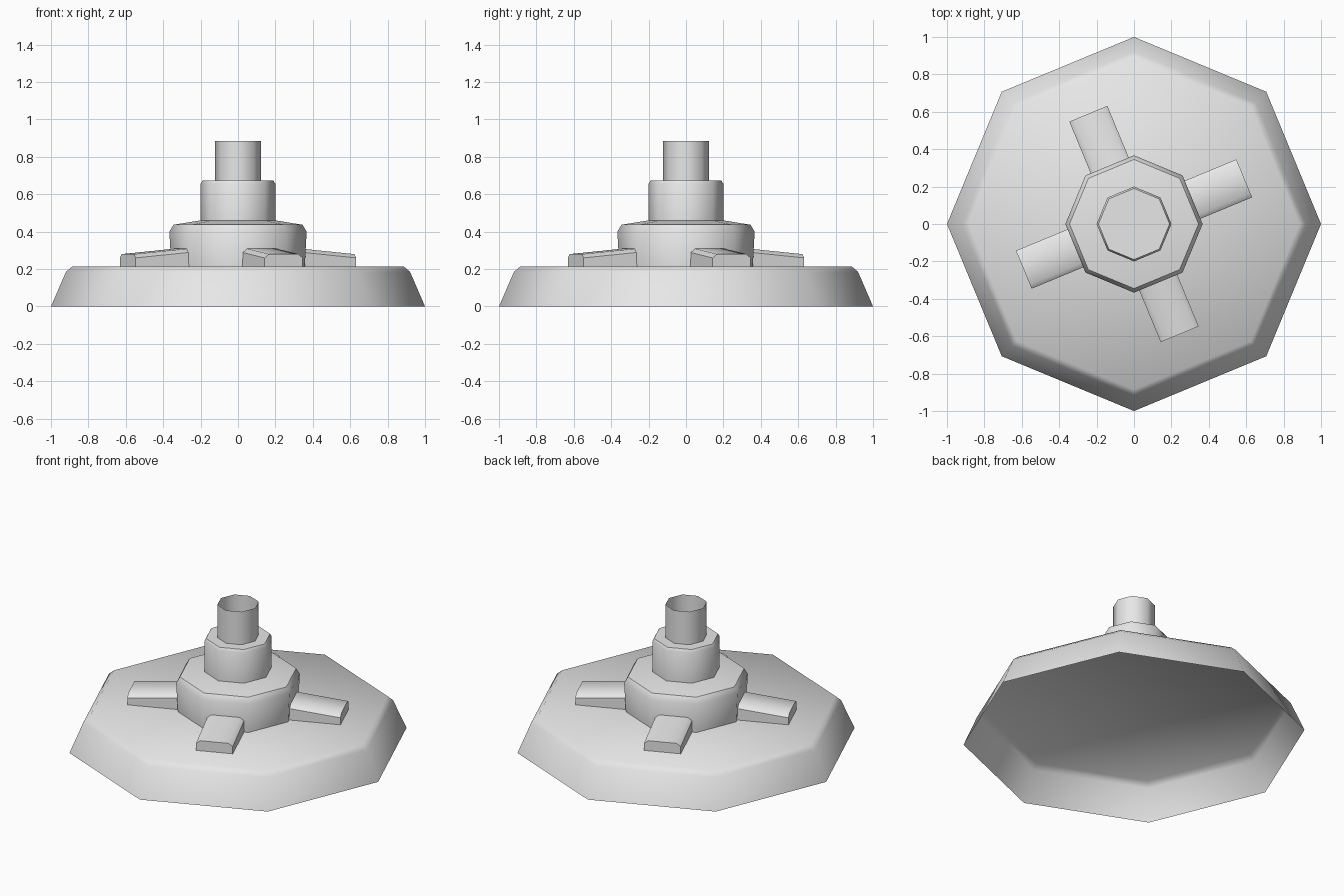
import bpy
import bmesh
import math
from mathutils import Matrix

cube = bpy.data.objects.get("Cube")
if cube:
    bpy.data.objects.remove(cube, do_unlink=True)

SIDES = 8
PLATE_TOP = 0.215

grey = bpy.data.materials.new("light grey")
grey.use_nodes = True
grey.diffuse_color = (0.8, 0.8, 0.8, 1)
grey.node_tree.nodes["Principled BSDF"].inputs["Base Color"].default_value = grey.diffuse_color


def finish(name, bm, angle):
    """Turn a bmesh into a smooth shaded grey object."""
    mesh = bpy.data.meshes.new(name)
    bm.to_mesh(mesh)
    bm.free()
    mesh.materials.append(grey)
    obj = bpy.data.objects.new(name, mesh)
    bpy.context.collection.objects.link(obj)
    bpy.ops.object.select_all(action="DESELECT")
    obj.select_set(True)
    bpy.context.view_layer.objects.active = obj
    bpy.ops.object.shade_smooth_by_angle(angle=math.radians(angle))
    return obj


def turned(name, profile, capped=True, angle=50):
    """Octagonal turned shell, profile listed from the bottom up."""
    bm = bmesh.new()
    rings = []
    for r, z in profile:
        rings.append([bm.verts.new((r * math.cos(math.tau * i / SIDES),
                                    r * math.sin(math.tau * i / SIDES), z))
                      for i in range(SIDES)])
    for low, high in zip(rings, rings[1:]):
        for i in range(SIDES):
            j = (i + 1) % SIDES
            bm.faces.new((low[i], low[j], high[j], high[i]))
    if capped:
        bm.faces.new(rings[-1])
    return finish(name, bm, angle)


# Wide base shell, open underneath
turned("base_plate", [(1, 0), (0.92, 0.185), (0.885, PLATE_TOP)])

# Hub, collar and open pipe stacked on the plate
turned("hub", [(0.357, PLATE_TOP), (0.367, 0.4), (0.345, 0.437), (0.19, 0.462)])
turned("collar", [(0.2, 0.45), (0.2, 0.655), (0.19, 0.673)])
turned("pipe", [(0.122, 0.67), (0.122, 0.885)], capped=False)


def arm(name, turn):
    """Low arm with softened top edges, sloping down from the hub."""
    bm = bmesh.new()
    ends = []
    for x, top in ((0.3, 0.312), (0.638, 0.28)):
        section = [(-0.11, PLATE_TOP), (0.11, PLATE_TOP), (0.11, top - 0.02),
                   (0.085, top), (-0.085, top), (-0.11, top - 0.02)]
        ends.append([bm.verts.new((x, y, z)) for y, z in section])
    inner, outer = ends
    for i in range(1, len(inner)):
        j = (i + 1) % len(inner)
        bm.faces.new((inner[i], outer[i], outer[j], inner[j]))
    bm.faces.new(outer)
    bmesh.ops.recalc_face_normals(bm, faces=bm.faces)
    bm.transform(Matrix.Rotation(turn, 4, "Z"))
    finish(name, bm, 50)


# Four arms on alternate hub faces
for k, side in enumerate(("left", "back", "right", "front")):
    arm(side + "_arm", math.radians(22.5 + 90 * k))
